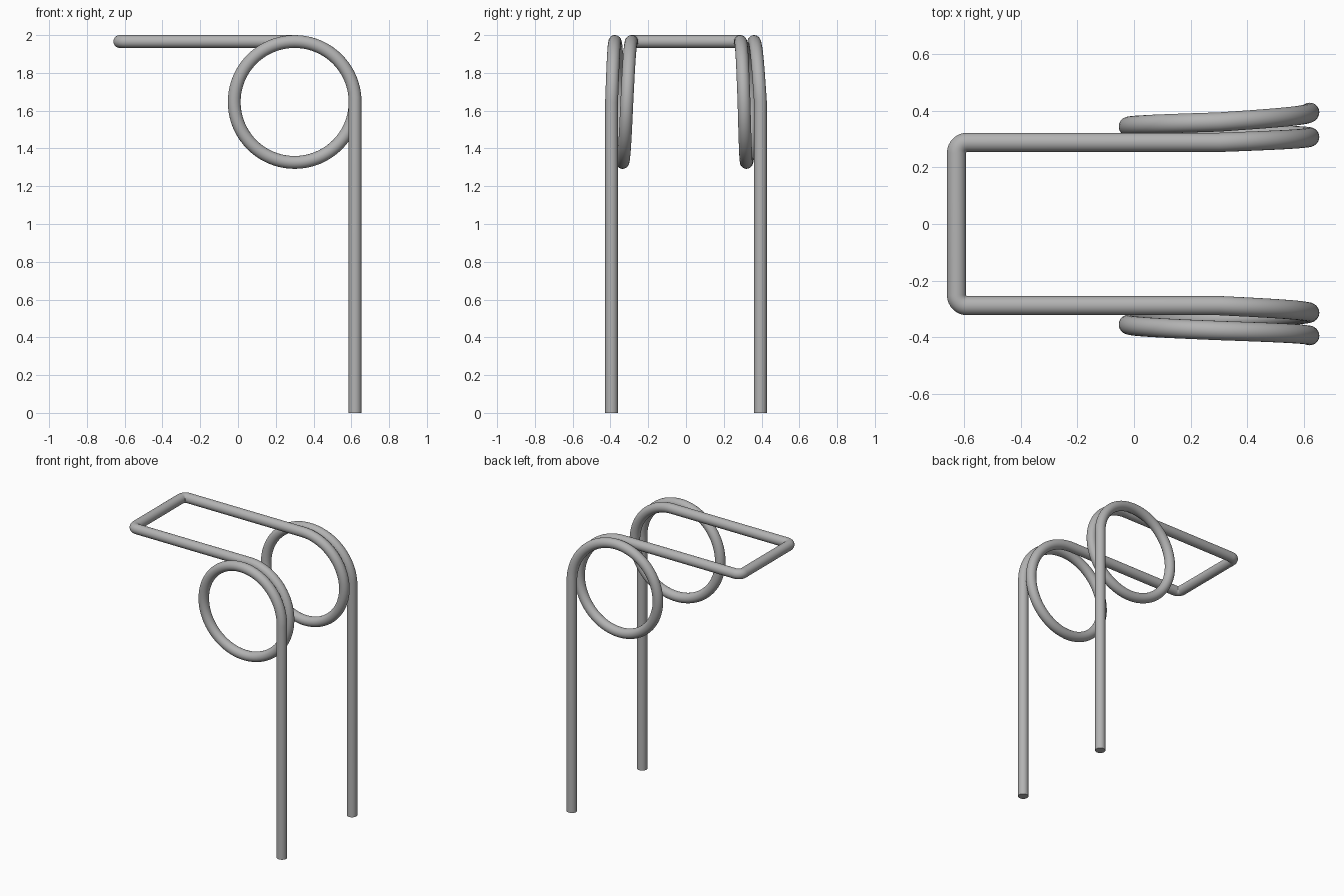
import bpy
from math import sin, cos, pi, radians

cube = bpy.data.objects.get("Cube")
if cube:
    bpy.data.objects.remove(cube, do_unlink=True)

WIRE = 0.034            # wire radius
COIL = 0.32             # coil centreline radius
CX, CZ = 0.3, 1.646     # coil centre
TOP = CZ + COIL
BAR_X, BAR_Y = -0.626, 0.288
BEND = 0.037            # corner bend radius
STEPS = 20              # points per quarter turn

steel = bpy.data.materials.new("grey steel")
steel.use_nodes = True
colour = (0.45, 0.45, 0.45, 1)
steel.diffuse_color = colour
steel.node_tree.nodes["Principled BSDF"].inputs["Base Color"].default_value = colour


def half_path(side, spread):
    """Corner bend, arm, coil of one and a quarter turns, then leg."""
    pts = []
    for i in range(9):
        a = pi / 2 * i / 8
        pts.append((BAR_X + BEND * (1 - cos(a)), side * (BAR_Y - BEND * (1 - sin(a))), TOP))
    quarters = len(spread) - 1
    for i in range(quarters * STEPS + 1):
        q = min(i // STEPS, quarters - 1)
        t = i / STEPS - q
        y = spread[q] * (1 - t) + spread[q + 1] * t
        a = pi / 2 * i / STEPS
        pts.append((CX + COIL * sin(a), side * y, CZ + COIL * cos(a)))
    pts.append((CX + COIL, side * spread[-1], 0))
    return pts


# Sideways drift of each coil at every quarter turn
front = half_path(-1, [BAR_Y, 0.313, 0.336, 0.355, 0.376, 0.394])
back = half_path(1, [BAR_Y, 0.307, 0.32, 0.344, 0.36, 0.394])
path = front[::-1] + back

# One continuous round wire
curve = bpy.data.curves.new("spring_wire", "CURVE")
curve.dimensions = "3D"
curve.bevel_depth = WIRE
curve.bevel_resolution = 10
curve.use_fill_caps = True
spline = curve.splines.new("POLY")
spline.points.add(len(path) - 1)
for point, co in zip(spline.points, path):
    point.co = (*co, 1)
curve.materials.append(steel)

wire = bpy.data.objects.new("spring_wire", curve)
bpy.context.collection.objects.link(wire)
bpy.ops.object.select_all(action="DESELECT")
wire.select_set(True)
bpy.context.view_layer.objects.active = wire
bpy.ops.object.convert(target="MESH")
bpy.ops.object.shade_smooth_by_angle(angle=radians(40))
